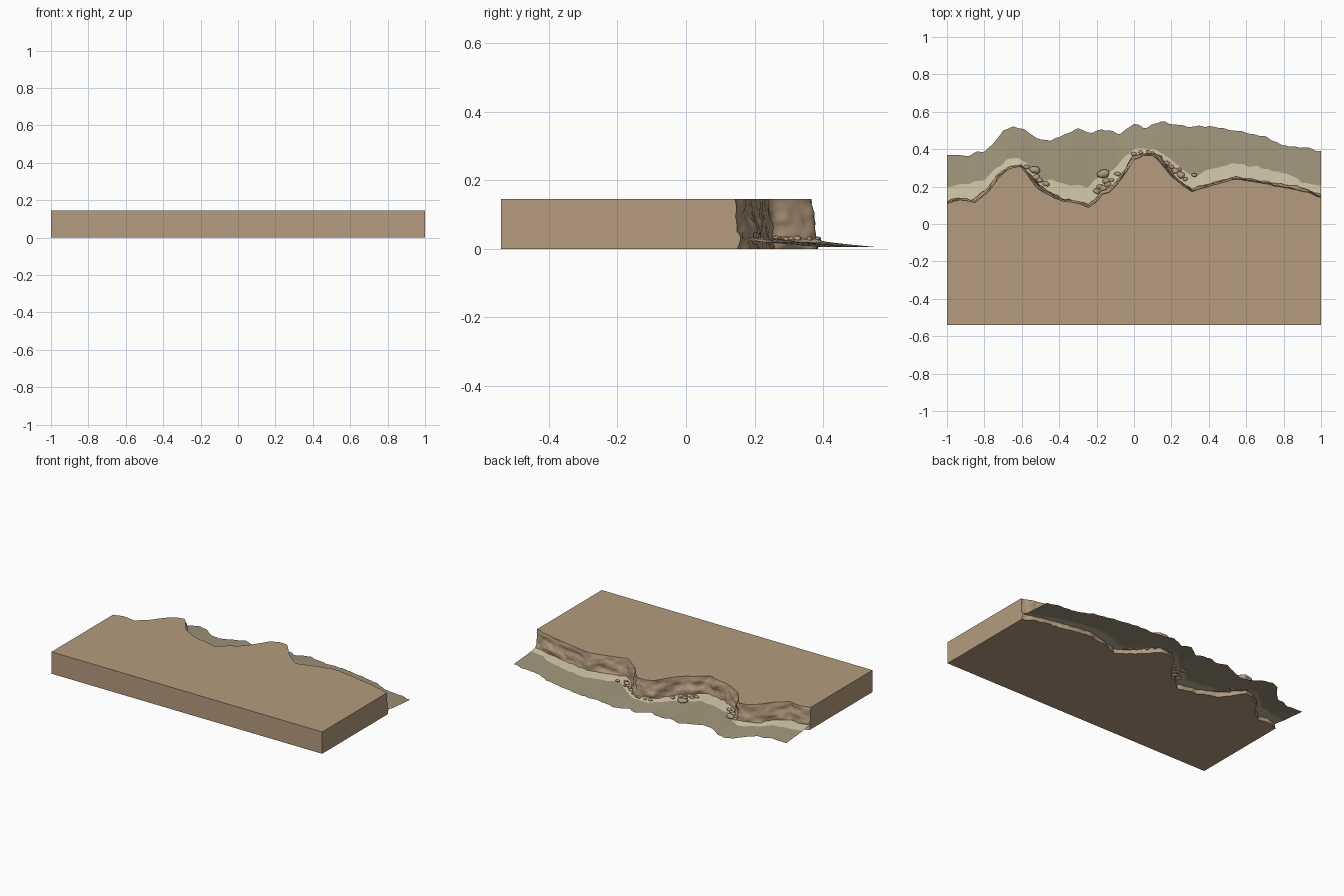
import bpy, bmesh, math, random
from mathutils import Vector, noise, Matrix

if "Cube" in bpy.data.objects:
    bpy.data.objects.remove(bpy.data.objects["Cube"])

random.seed(4)
N, ROWS = 240, 14
TOP, FRONT = 0.146, -0.54
XS = [-1 + 2 * i / N for i in range(N + 1)]

# plan outlines (x, y): cliff top edge, dry sand limit, waterline
CLIFF = [(-1, .11), (-.93, .13), (-.85, .115), (-.78, .17), (-.72, .25), (-.67, .295), (-.61, .31),
         (-.57, .265), (-.52, .19), (-.47, .165), (-.43, .14), (-.37, .12), (-.3, .11), (-.24, .09),
         (-.2, .12), (-.17, .155), (-.13, .17), (-.09, .21), (-.04, .28), (0, .345), (.05, .365),
         (.1, .365), (.14, .33), (.2, .255), (.26, .205), (.31, .172), (.36, .19), (.45, .215),
         (.55, .24), (.65, .225), (.75, .205), (.85, .187), (.95, .16), (1, .142)]
DRY = [(-1, .20), (-.9, .215), (-.8, .235), (-.75, .285), (-.68, .345), (-.62, .355), (-.57, .32),
       (-.5, .25), (-.43, .23), (-.35, .21), (-.25, .20), (-.18, .25), (-.1, .30), (-.05, .36),
       (0, .40), (.06, .405), (.12, .395), (.2, .345), (.26, .29), (.32, .255), (.4, .29), (.5, .315),
       (.56, .325), (.65, .305), (.75, .285), (.85, .26), (.9, .22), (1, .205)]
WATER = [(-1, .37), (-.9, .365), (-.8, .39), (-.75, .43), (-.7, .50), (-.64, .52), (-.58, .505),
         (-.52, .455), (-.45, .445), (-.38, .475), (-.3, .51), (-.22, .485), (-.17, .51), (-.08, .48),
         (0, .535), (.05, .515), (.14, .545), (.3, .52), (.4, .525), (.5, .505), (.6, .49), (.7, .465),
         (.8, .42), (.9, .41), (1, .39)]


def material(name, rgb):
    m = bpy.data.materials.new(name)
    m.diffuse_color = (*rgb, 1)
    m.use_nodes = True
    m.node_tree.nodes["Principled BSDF"].inputs["Base Color"].default_value = m.diffuse_color
    return m


ROCK = material("rock", (.46, .33, .21))
SAND = material("dry_sand", (.61, .53, .37))
WET = material("wet_sand", (.35, .30, .20))


def line(pts, x, wobble=.005):
    for (x0, y0), (x1, y1) in zip(pts, pts[1:]):
        if x <= x1 + 1e-9:
            t = (x - x0) / (x1 - x0)
            return y0 + (y1 - y0) * t + wobble * noise.noise((x * 22, len(pts), 0))


def make(name, verts, faces, mat, smooth=True):
    me = bpy.data.meshes.new(name)
    me.from_pydata(verts, [], faces)
    me.materials.append(mat)
    ob = bpy.data.objects.new(name, me)
    bpy.context.collection.objects.link(ob)
    for p in me.polygons:
        p.use_smooth = smooth
    return ob


def grid(rows):
    """Join equally long rows of points into quads."""
    n = len(rows[0])
    faces = [(r * n + i, r * n + i + 1, (r + 1) * n + i + 1, (r + 1) * n + i)
             for r in range(len(rows) - 1) for i in range(n - 1)]
    return [v for r in rows for v in r], faces


edge = [line(CLIFF, x) for x in XS]


def normal(i):
    a, b = max(i - 5, 0), min(i + 5, N)
    n = Vector((edge[a] - edge[b], XS[b] - XS[a]))
    return n.normalized()


def cliff_point(i, r):
    """Weathered face: leans out towards the base with lumpy strata."""
    t = r / ROWS
    z = TOP * (1 - t)
    n = normal(i)
    p = Vector((XS[i], edge[i], 0))
    lump = .014 * noise.noise((p.x * 11, p.y * 11, z * 25)) + .007 * noise.noise((p.x * 30, p.y * 30, z * 70))
    d = .018 * t + lump * min(1, t * 5)
    x = XS[i] + n.x * d * min(1, i / 6, (N - i) / 6)
    return (max(-1, min(1, x)), edge[i] + n.y * d, z)


# cliff face
face_rows = [[cliff_point(i, r) for i in range(N + 1)] for r in range(ROWS + 1)]
make("cliff_face", *grid(face_rows), ROCK)

# plateau: top, front and underside strips plus two end walls
top, base = face_rows[0], face_rows[-1]
rows = [top, [(x, FRONT, TOP) for x in XS], [(x, FRONT, 0) for x in XS], base]
verts, faces = grid(rows)
for i, flip in ((0, False), (N, True)):
    s = len(verts)
    verts += [(XS[i], FRONT, 0), (XS[i], FRONT, TOP)] + [r[i] for r in face_rows]
    f = list(range(s, len(verts)))
    faces.append(tuple(f[::-1] if flip else f))
make("plateau", verts, faces, ROCK, False)


# beach: thin sloping sheets of dry and wet sand
def sand_row(a, b, t, za, zb):
    return [(x, a[i] + (b[i] - a[i]) * t, za + (zb - za) * t + .002 * noise.noise((x * 15, t * 3, 5)) * (1 - t))
            for i, x in enumerate(XS)]


inner = [e + .004 for e in edge]
dry = [max(line(DRY, x, .014), inner[i] + .02) for i, x in enumerate(XS)]
water = [line(WATER, x, .012) for x in XS]
make("dry_sand", *grid([sand_row(dry, inner, 1 - k / 4, .021, .034) if k < 4 else sand_row(dry, water, 0, .021, .006)
                        for k in range(5)][::-1]), SAND)
make("wet_sand", *grid([sand_row(dry, water, k / 6, .021, .006) for k in range(7)][::-1]), WET)

# fallen boulders: x, y, radius
ROCKS = [(-.575, .305, .017), (-.53, .288, .030), (-.525, .25, .018), (-.505, .235, .018), (-.47, .215, .020),
         (-.165, .268, .028), (-.088, .268, .016), (-.15, .232, .018), (-.12, .235, .013), (-.2, .175, .017),
         (-.185, .2, .016), (-.165, .19, .020), (-.14, .212, .016), (0, .375, .013), (.035, .383, .012),
         (.08, .383, .014), (.1, .38, .012), (.135, .358, .014), (.17, .325, .018), (.2, .305, .014),
         (.22, .285, .018), (.25, .262, .020), (.275, .24, .014), (.322, .262, .014), (.245, .292, .012)]
bm = bmesh.new()
for x, y, r in ROCKS:
    new = bmesh.ops.create_icosphere(bm, subdivisions=2, radius=1)["verts"]
    sx, sy, a = random.uniform(.9, 1.2), random.uniform(.65, .9), random.uniform(-.4, .4)
    for v in new:
        k = 1 + .25 * noise.noise(v.co * 1.3 + Vector((x * 50, y * 50, 0)))
        v.co = Vector((v.co.x * sx, v.co.y * sy, v.co.z * .5)) * r * k
        v.co = Matrix.Rotation(a, 3, 'Z') @ v.co + Vector((x, y, .029))
me = bpy.data.meshes.new("boulders")
bm.to_mesh(me)
bm.free()
me.materials.append(ROCK)
for p in me.polygons:
    p.use_smooth = True
bpy.context.collection.objects.link(bpy.data.objects.new("boulders", me))
